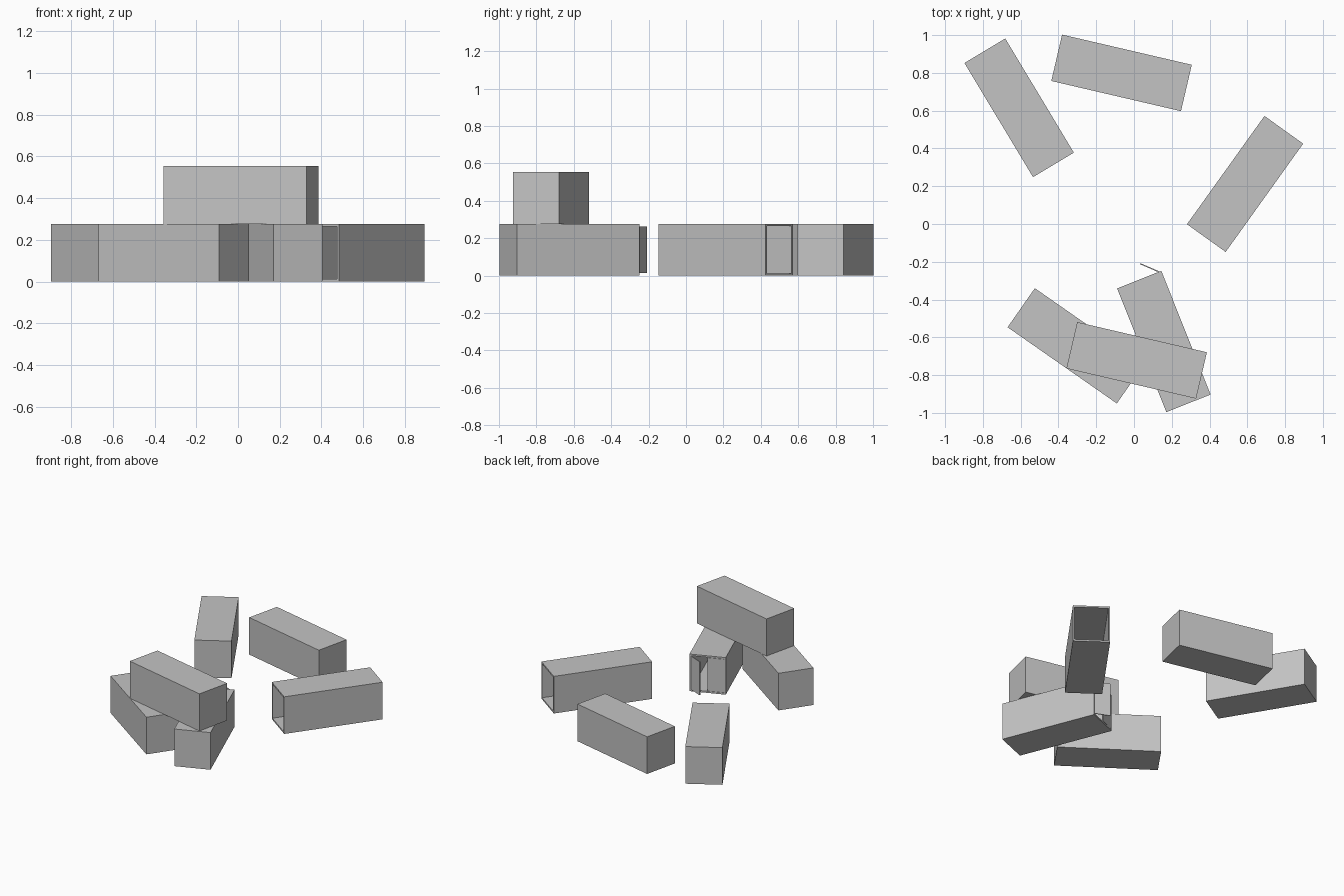
import bpy, bmesh
from math import radians
from mathutils import Matrix, Vector

cube = bpy.data.objects.get("Cube")
if cube:
    bpy.data.objects.remove(cube, do_unlink=True)

LENGTH, WIDTH, HEIGHT, WALL = 0.705, 0.252, 0.277, 0.012
DOOR_W = WIDTH / 2 - WALL
DOOR_H = HEIGHT - 2 * WALL - 0.004
DOOR_T = 0.006

grey = bpy.data.materials.new("plain grey")
grey.use_nodes = True
colour = (0.55, 0.55, 0.55, 1)
grey.diffuse_color = colour
grey.node_tree.nodes["Principled BSDF"].inputs["Base Color"].default_value = colour


def box(name, size, centre, matrix, open_ends=()):
    """Box in local space; ends listed as -1 or +1 along local x are left open."""
    bm = bmesh.new()
    bmesh.ops.create_cube(bm, size=1)
    bmesh.ops.scale(bm, vec=size, verts=bm.verts)
    bmesh.ops.translate(bm, vec=centre, verts=bm.verts)
    ends = [f for f in bm.faces if round(f.normal.x) in open_ends and abs(f.normal.x) > 0.5]
    if ends:
        bmesh.ops.delete(bm, geom=ends, context='FACES_ONLY')
    mesh = bpy.data.meshes.new(name)
    bm.to_mesh(mesh)
    bm.free()
    mesh.materials.append(grey)
    obj = bpy.data.objects.new(name, mesh)
    obj.matrix_world = matrix
    bpy.context.collection.objects.link(obj)
    if ends:
        shell = obj.modifiers.new("wall thickness", 'SOLIDIFY')
        shell.thickness = WALL
        shell.offset = -1
        shell.use_even_offset = True
    return obj


def container(name, x, y, angle, level=0, open_ends=()):
    matrix = Matrix.Translation((x, y, (level + 0.5) * HEIGHT)) @ Matrix.Rotation(radians(angle), 4, 'Z')
    box(name, (LENGTH, WIDTH, HEIGHT), Vector(), matrix, open_ends)
    return matrix


# Closed containers
container("back_left_container", -0.608, 0.615, -59)
container("back_container", -0.066, 0.80, -13.1)
container("front_left_container", -0.308, -0.645, -34.9)
container("stacked_container", 0.014, -0.722, -13.1, level=1)

# Empty container, open at both ends
container("open_container", 0.588, 0.212, 54.4, open_ends=(-1, 1))

# Container with a pair of doors, one ajar
frame = container("doored_container", 0.158, -0.622, 111.7, open_ends=(1,))
for name, side, swing in (("closed_door", 1, 0), ("ajar_door", -1, -45)):
    hinge = frame @ Matrix.Translation((LENGTH / 2 - DOOR_T, side * DOOR_W, 0))
    hinge = hinge @ Matrix.Rotation(radians(swing), 4, 'Z')
    box(name, (DOOR_T, DOOR_W, DOOR_H), Vector((DOOR_T / 2, -side * DOOR_W / 2, 0)), hinge)
